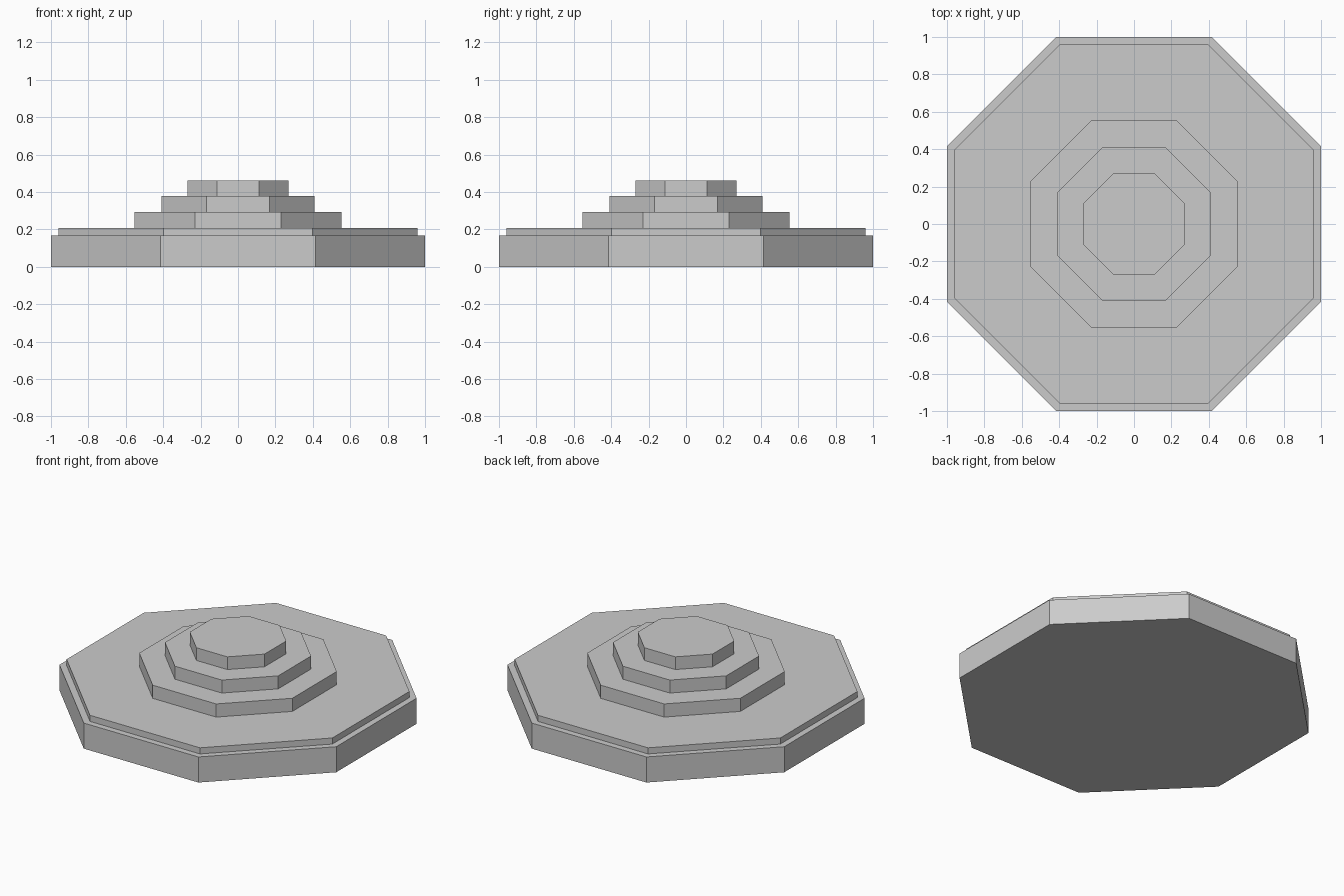
import bpy
import math

if "Cube" in bpy.data.objects:
    bpy.data.objects.remove(bpy.data.objects["Cube"])

SIDES = 8


def octagon_tier(name, apothem, z0, z1):
    # flat-sided octagonal slab with edges facing the axes
    bpy.ops.mesh.primitive_cylinder_add(
        vertices=SIDES,
        radius=apothem / math.cos(math.pi / SIDES),
        depth=z1 - z0,
        location=(0, 0, (z0 + z1) / 2),
        rotation=(0, 0, math.pi / SIDES),
    )
    bpy.context.object.name = name
    bpy.ops.object.transform_apply(location=False, rotation=True, scale=False)


# name, half width across flats, top height (each tier sits on the one below)
tiers = [
    ("base_slab", 1.0, 0.167),
    ("base_lip", 0.96, 0.207),
    ("lower_step", 0.553, 0.293),
    ("middle_step", 0.409, 0.378),
    ("top_step", 0.27, 0.461),
]

bottom = 0.0
for name, apothem, top in tiers:
    octagon_tier(name, apothem, bottom, top)
    bottom = top
